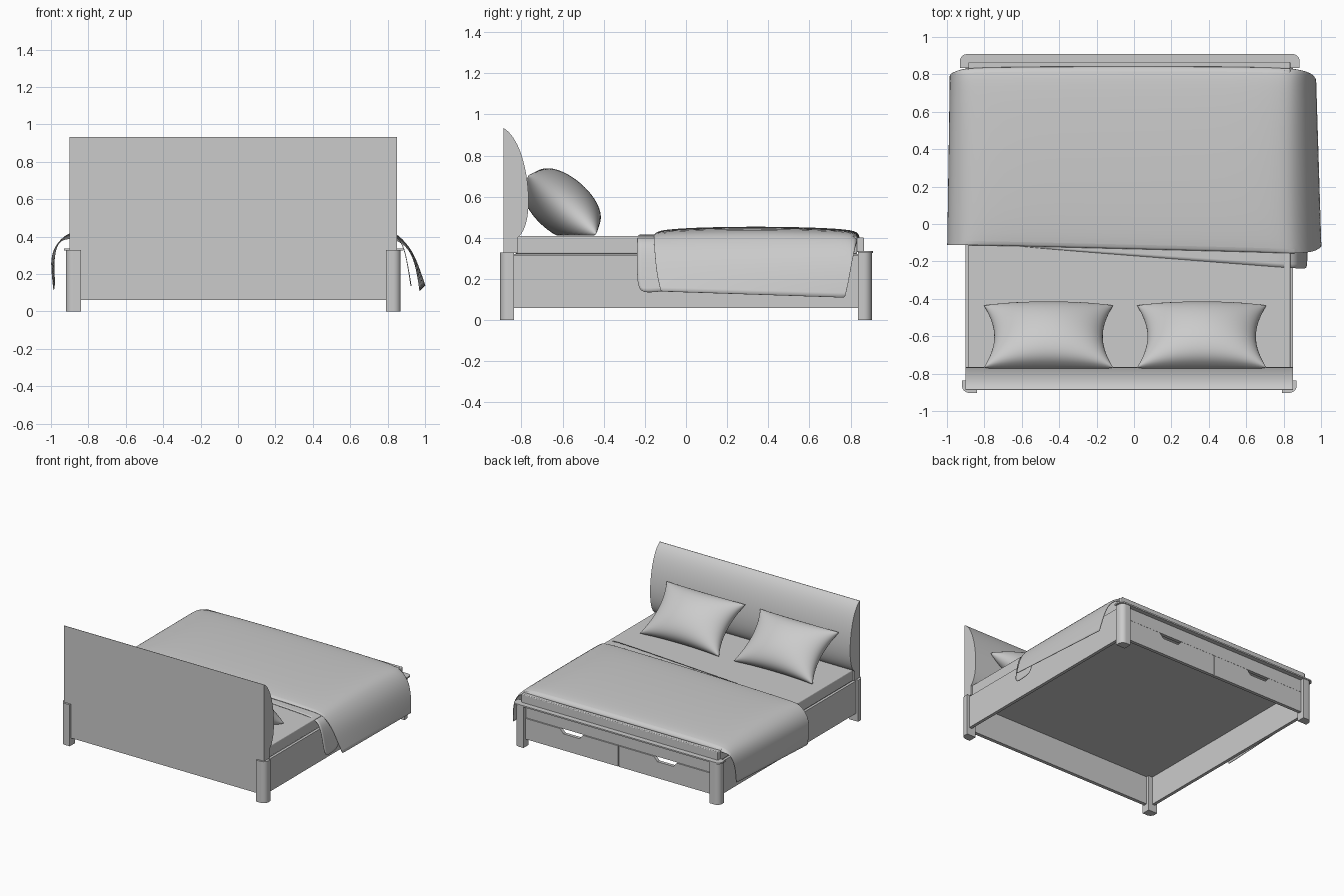
import bpy, bmesh, math
from mathutils import Vector
from mathutils.geometry import interpolate_bezier

if "Cube" in bpy.data.objects:
    bpy.data.objects.remove(bpy.data.objects["Cube"])

XL, XR = -0.90, 0.85          # outer faces of the bed frame
CX = (XL + XR) / 2


def make(name, verts, faces, smooth=None):
    me = bpy.data.meshes.new(name)
    me.from_pydata([tuple(v) for v in verts], [], faces)
    bm = bmesh.new()
    bm.from_mesh(me)
    bmesh.ops.recalc_face_normals(bm, faces=bm.faces)
    bm.to_mesh(me)
    bm.free()
    ob = bpy.data.objects.new(name, me)
    bpy.context.collection.objects.link(ob)
    if smooth:
        bpy.ops.object.select_all(action='DESELECT')
        ob.select_set(True)
        bpy.context.view_layer.objects.active = ob
        bpy.ops.object.shade_smooth_by_angle(angle=math.radians(smooth))
    return ob


def prism(name, outline, lo, hi, axis, smooth=None):
    """Extrude a 2D outline along axis (0=x, 1=y, 2=z)."""
    def place(p, d):
        v = list(p)
        v.insert(axis, d)
        return v
    n = len(outline)
    verts = [place(p, lo) for p in outline] + [place(p, hi) for p in outline]
    faces = [list(range(n)), list(range(2 * n - 1, n - 1, -1))]
    faces += [[i, (i + 1) % n, n + (i + 1) % n, n + i] for i in range(n)]
    return make(name, verts, faces, smooth)


def box(name, x0, x1, y0, y1, z0, z1, bevel=0):
    ob = prism(name, [(x0, y0), (x1, y0), (x1, y1), (x0, y1)], z0, z1, 2)
    if bevel:
        m = ob.modifiers.new("bevel", 'BEVEL')
        m.width, m.segments = bevel, 3
    return ob


def arc(cx, cy, r, a0, a1, n=8):
    return [(cx + r * math.cos(math.radians(a0 + (a1 - a0) * i / n)),
             cy + r * math.sin(math.radians(a0 + (a1 - a0) * i / n))) for i in range(n + 1)]


# legs: posts with one rounded outer corner
def leg(name, sx, sy):
    w, d, r = 0.08, 0.066, 0.04
    ox, oy = CX + sx * 0.895, sy * 0.903
    pts = [(ox - sx * w, oy - sy * d), (ox, oy - sy * d)]
    pts += [(ox - sx * r + sx * x, oy - sy * r + sy * y) for x, y in arc(0, 0, r, 0, 90)]
    pts += [(ox - sx * w, oy)]
    prism(name, pts, 0, 0.328, 2, 35)


for sx, side in ((-1, "left"), (1, "right")):
    leg("head_leg_" + side, sx, -1)
    leg("foot_leg_" + side, sx, 1)

# frame: side rails, head panel, slat base
for x, side in ((XL, "left"), (XR - 0.025, "right")):
    box("side_rail_" + side, x, x + 0.025, -0.86, 0.86, 0.06, 0.318)
box("head_panel", -0.845, 0.80, -0.888, -0.86, 0.06, 0.326)
box("slat_base", XL + 0.02, XR - 0.02, -0.862, 0.85, 0.285, 0.322)

# foot end: apron, two drawer fronts with notched handles, cap and upper bar
box("foot_apron", -0.845, 0.80, 0.845, 0.872, 0.228, 0.328)
for i, side in enumerate(("left", "right")):
    a = -0.842 + i * 0.822
    b, m = a + 0.817, a + 0.4085
    prism("drawer_front_" + side,
          [(a, 0.06), (b, 0.06), (b, 0.224), (m + 0.10, 0.224), (m + 0.07, 0.19),
           (m - 0.07, 0.19), (m - 0.10, 0.224), (a, 0.224)], 0.85, 0.876, 1)
cap = [(-0.93, 0.835), (0.885, 0.835)] + arc(0.85, 0.873, 0.035, 0, 90) + arc(-0.895, 0.873, 0.035, 90, 180)
prism("foot_cap", cap, 0.326, 0.337, 2, 35)
box("foot_bar", -0.886, 0.836, 0.83, 0.866, 0.33, 0.402, 0.006)

# mattress
box("mattress", -0.888, 0.836, -0.83, 0.832, 0.322, 0.41, 0.008)

# headboard: curved profile swept across the bed
up = [Vector((y, z, 0)) for y, z in ((-0.885, 0.933), (-0.80, 0.88), (-0.765, 0.70), (-0.765, 0.58))]
low = [Vector((y, z, 0)) for y, z in ((-0.765, 0.58), (-0.765, 0.48), (-0.79, 0.42), (-0.82, 0.40))]
prof = [(-0.888, 0.326), (-0.888, 0.933)]
prof += [(p.x, p.y) for p in interpolate_bezier(*up, 20)]
prof += [(p.x, p.y) for p in interpolate_bezier(*low, 10)][1:] + [(-0.82, 0.326)]
prism("headboard", prof, XL, XR, 0, 30)


# pillows: two inflated skins sharing a pinched outline, leaning on the headboard
def pillow(name, cx):
    nu, nv = 32, 24
    along, up_dir = Vector((0, 0.757, -0.653)), Vector((0, 0.653, 0.757))
    verts, faces = [], []
    for s in (1, -1):
        base = len(verts)
        for j in range(nv + 1):
            for i in range(nu + 1):
                u = -math.cos(math.pi * i / nu)
                v = -math.cos(math.pi * j / nv)
                hx = 0.345 - 0.055 * (1 - v * v)
                hl = 0.218 - 0.012 * (1 - u * u)
                t = 0.138 * (max(0, 1 - u * u) ** 0.5) * (max(0, 1 - v * v) ** 0.38)
                p = Vector((cx + u * hx, -0.602, 0.56)) + along * v * hl + up_dir * t * s
                p.z = max(p.z, 0.411)
                p.y = max(p.y, -0.775)
                verts.append(p)
        for j in range(nv):
            for i in range(nu):
                a = base + j * (nu + 1) + i
                faces.append([a, a + 1, a + nu + 2, a + nu + 1][::s])
    ob = make(name, verts, faces)
    bm = bmesh.new()
    bm.from_mesh(ob.data)
    bmesh.ops.remove_doubles(bm, verts=bm.verts, dist=0.0004)
    bmesh.ops.recalc_face_normals(bm, faces=bm.faces)
    for f in bm.faces:
        f.smooth = True
    bm.to_mesh(ob.data)
    bm.free()


pillow("pillow_left", -0.457)
pillow("pillow_right", 0.362)


# cloth: loft between section rows, smoothed and thickened
def cloth(name, rows):
    n = len(rows[0])
    verts = [p for r in rows for p in r]
    faces = [[j * n + i, j * n + i + 1, (j + 1) * n + i + 1, (j + 1) * n + i]
             for j in range(len(rows) - 1) for i in range(n - 1)]
    ob = make(name, verts, faces, 60)
    s = ob.modifiers.new("smooth", 'SUBSURF')
    s.levels = s.render_levels = 2
    t = ob.modifiers.new("thickness", 'SOLIDIFY')
    t.thickness, t.offset = 0.004, 0


# blanket: slightly crooked, draped over both sides
head = [(-.985, -.11, .115), (-.997, -.11, .22), (-.998, -.11, .30), (-.965, -.11, .37),
        (-.905, -.11, .418), (-.82, -.11, .43), (-.4, -.12, .434), (0, -.13, .436), (.4, -.14, .434),
        (.77, -.15, .43), (.86, -.155, .412), (.935, -.15, .32), (.972, -.14, .22), (1.0, -.12, .14)]
foot = [(-.98, .77, .15), (-.985, .785, .24), (-.98, .80, .32), (-.955, .812, .38),
        (-.905, .824, .418), (-.82, .83, .43), (-.4, .834, .434), (0, .835, .434), (.4, .834, .432),
        (.77, .83, .428), (.86, .822, .412), (.93, .81, .32), (.96, .79, .20), (.972, .77, .11)]
rows = []
for k in range(9):
    t = k / 8
    row = []
    for a, b in zip(head, foot):
        p = Vector(a).lerp(Vector(b), t)
        if p.z > 0.42:
            p.z += 0.018 * math.sin(math.pi * t) ** 0.6
        row.append(p)
    rows.append(row)
rows.append([Vector(p) + (Vector((0, 0.006, -0.03)) if p[2] > 0.4 else Vector((0, 0.003, 0))) for p in foot])
rows.insert(0, [Vector(p) + (Vector((0, -0.002, -0.015)) if p[2] > 0.42 else Vector((0, -0.002, 0))) for p in head])
cloth("blanket", rows)

# under layer of the blanket peeking out as a wedge on the right
edge = [(-.75, -.112, .414), (0, -.17, .414), (.7, -.225, .415), (.85, -.236, .412),
        (.89, -.238, .34), (.912, -.238, .22), (.925, -.232, .13)]
cloth("blanket_under_layer",
      [edge] + [[(x, y + (-0.06 - y) * f, z + 0.015 * f * (z < 0.2)) for x, y, z in edge] for f in (0.5, 1)])
